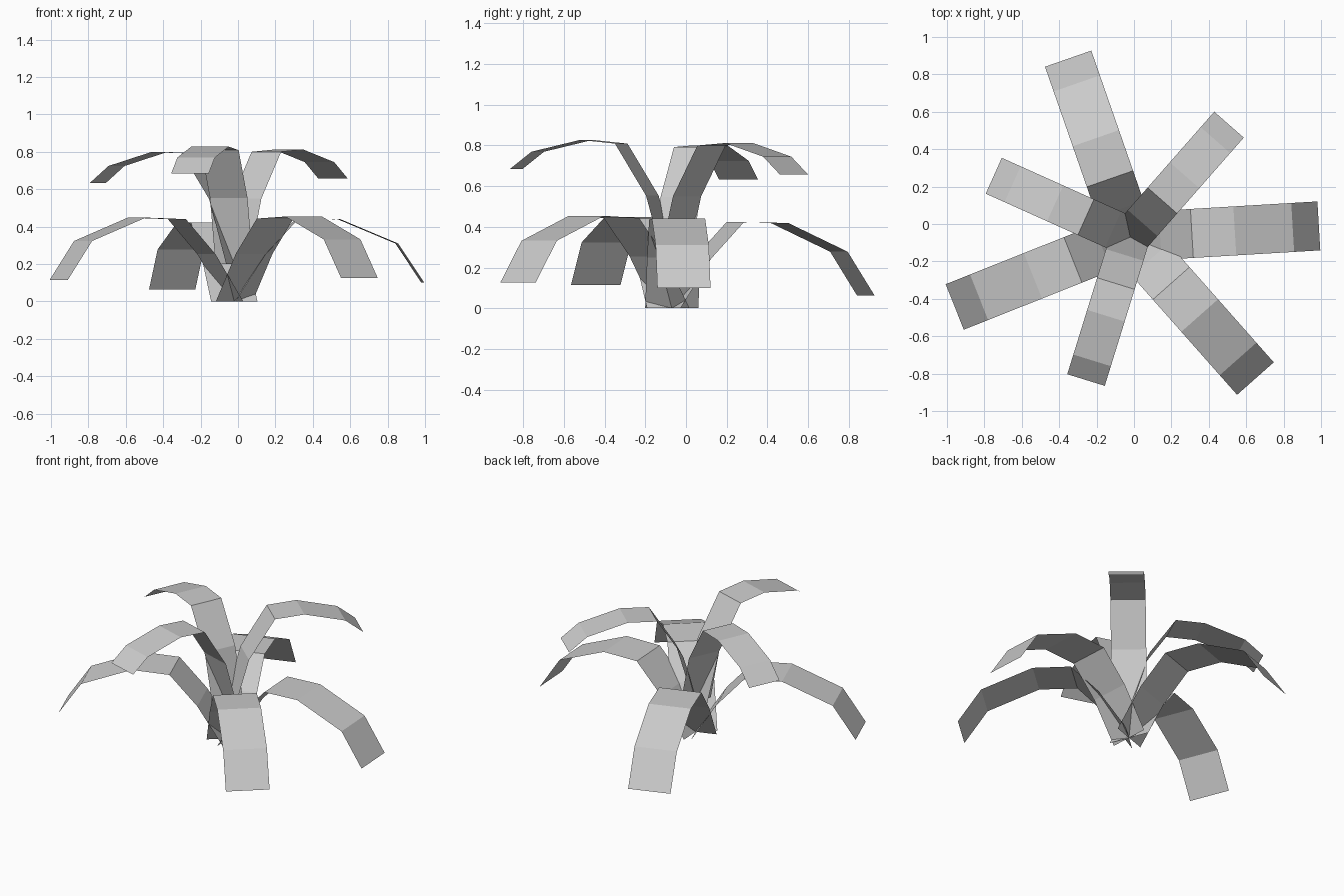
import bpy, math

if "Cube" in bpy.data.objects:
    bpy.data.objects.remove(bpy.data.objects["Cube"])

CX, CY = -0.02, -0.07   # point the leaves grow from

# side profiles: (distance from centre, height)
LOW = [(0, 0), (0.16, 0.25), (0.33, 0.435), (0.56, 0.44), (0.87, 0.31), (1.01, 0.10)]
HIGH = [(0, 0.2), (0.10, 0.55), (0.26, 0.80), (0.44, 0.812), (0.69, 0.745), (0.80, 0.657)]


def leaf(name, profile, width, angle, tilt):
    """Flat strip following the profile, turned to angle, slightly pitched."""
    a = math.radians(angle)
    dx, dy = math.cos(a), math.sin(a)
    verts = []
    for r, z in profile:
        for s in (-width / 2, width / 2):
            verts.append((CX + dx * r - dy * s, CY + dy * r + dx * s, z + tilt * r))
    faces = [(2 * i, 2 * i + 2, 2 * i + 3, 2 * i + 1) for i in range(len(profile) - 1)]
    me = bpy.data.meshes.new(name)
    me.from_pydata(verts, [], faces)
    ob = bpy.data.objects.new(name, me)
    bpy.context.collection.objects.link(ob)


# lower ring of wide leaves
for i, (ang, tilt) in enumerate([(3.4, 0), (-48.5, 0.025), (201.7, 0.015), (109.2, -0.037)]):
    leaf(f"lower_leaf_{i + 1}", LOW, 0.262, ang, tilt)

# upper ring of narrower leaves
for i, (ang, tilt) in enumerate([(252.8, 0.035), (155.8, -0.03), (48.7, 0)]):
    leaf(f"upper_leaf_{i + 1}", HIGH, 0.21, ang, tilt)
